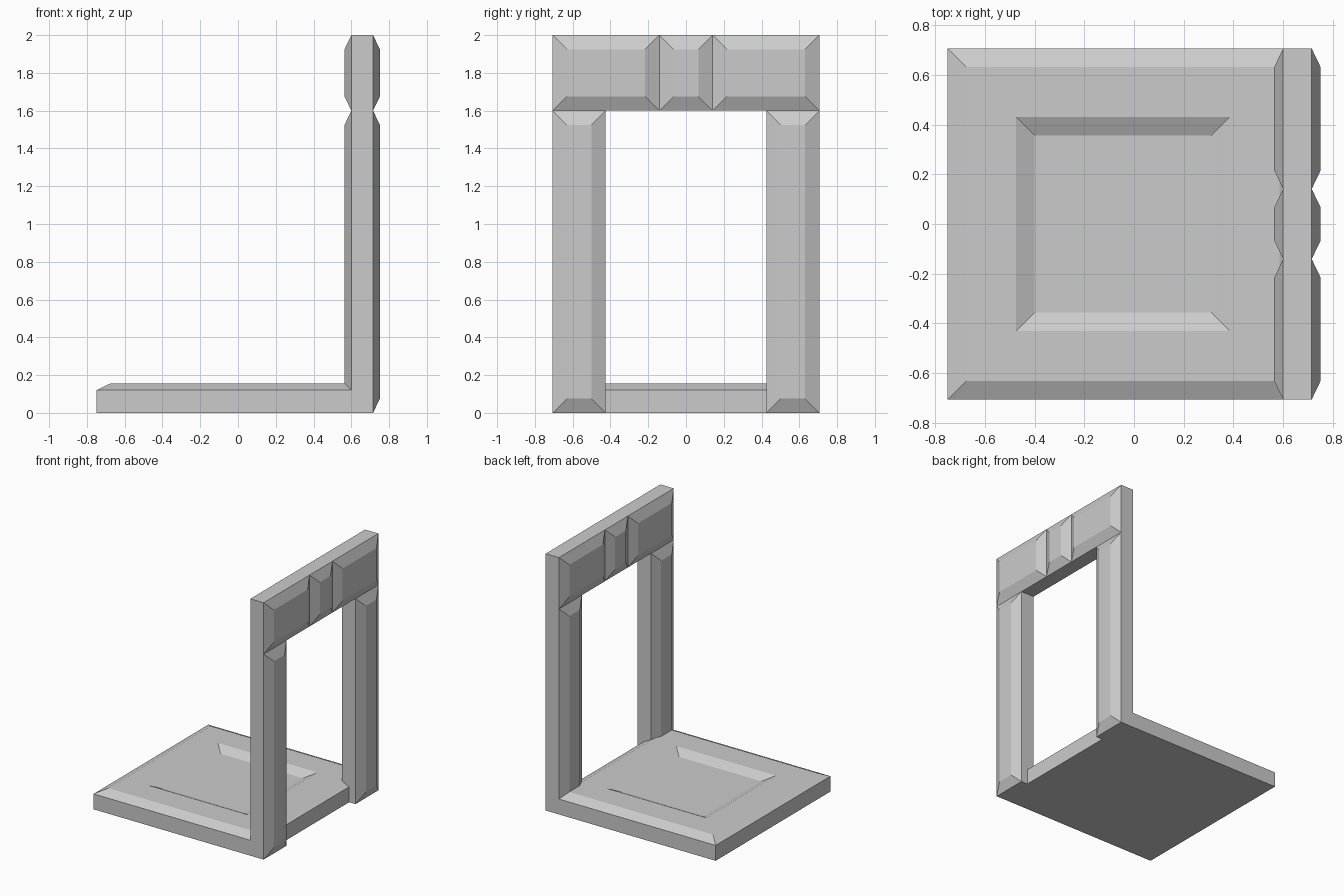
import bpy, bmesh
from mathutils import Matrix, Vector

if "Cube" in bpy.data.objects:
    bpy.data.objects.remove(bpy.data.objects["Cube"])

HALF = 0.706       # half width of seat and back
POST_IN = 0.425    # inner side of the posts
BEVEL, RISE = 0.075, 0.036   # width and height of the panel chamfers
BACK_X0, BACK_X1 = 0.6, 0.715


def box(lo, hi):
    lo, hi = Vector(lo), Vector(hi)
    bm = bmesh.new()
    m = Matrix.Translation((lo + hi) / 2) @ Matrix.Diagonal((*(hi - lo), 1))
    bmesh.ops.create_cube(bm, size=1, matrix=m)
    bm.normal_update()
    return bm


def inset(bm, faces, width, depth):
    bmesh.ops.inset_individual(bm, faces=faces, thickness=width, depth=depth,
                               use_even_offset=True)
    bm.normal_update()


def raise_panels(bm):
    # raised chamfered panel on every front and back face
    inset(bm, [f for f in bm.faces if abs(f.normal.x) > 0.9], BEVEL, RISE)


def finish(bm, name):
    mesh = bpy.data.meshes.new(name)
    bm.to_mesh(mesh)
    bm.free()
    ob = bpy.data.objects.new(name, mesh)
    bpy.context.collection.objects.link(ob)
    return ob


# Seat: chamfered slab with a sunken square in the top
bm = box((-0.75, -HALF, 0), (0.66, HALF, 0.12))
top = [f for f in bm.faces if f.normal.z > 0.9]
for width, depth in ((BEVEL, RISE), (0.2, 0), (BEVEL, -RISE)):
    inset(bm, top, width, depth)
finish(bm, "seat")

# Posts: one post with raised panels, mirrored across y
bm = box((BACK_X0, POST_IN, 0), (BACK_X1, HALF, 1.6))
raise_panels(bm)
posts = finish(bm, "back_posts")
mirror = posts.modifiers.new("mirror", 'MIRROR')
mirror.use_axis = (False, True, False)

# Top rail: split into three raised panels
bm = box((BACK_X0, -HALF, 1.6), (BACK_X1, HALF, 2.0))
for y in (-0.141, 0.141):
    bmesh.ops.bisect_plane(bm, geom=bm.verts[:] + bm.edges[:] + bm.faces[:],
                           plane_co=(0, y, 0), plane_no=(0, 1, 0))
bm.normal_update()
raise_panels(bm)
finish(bm, "top_rail")
